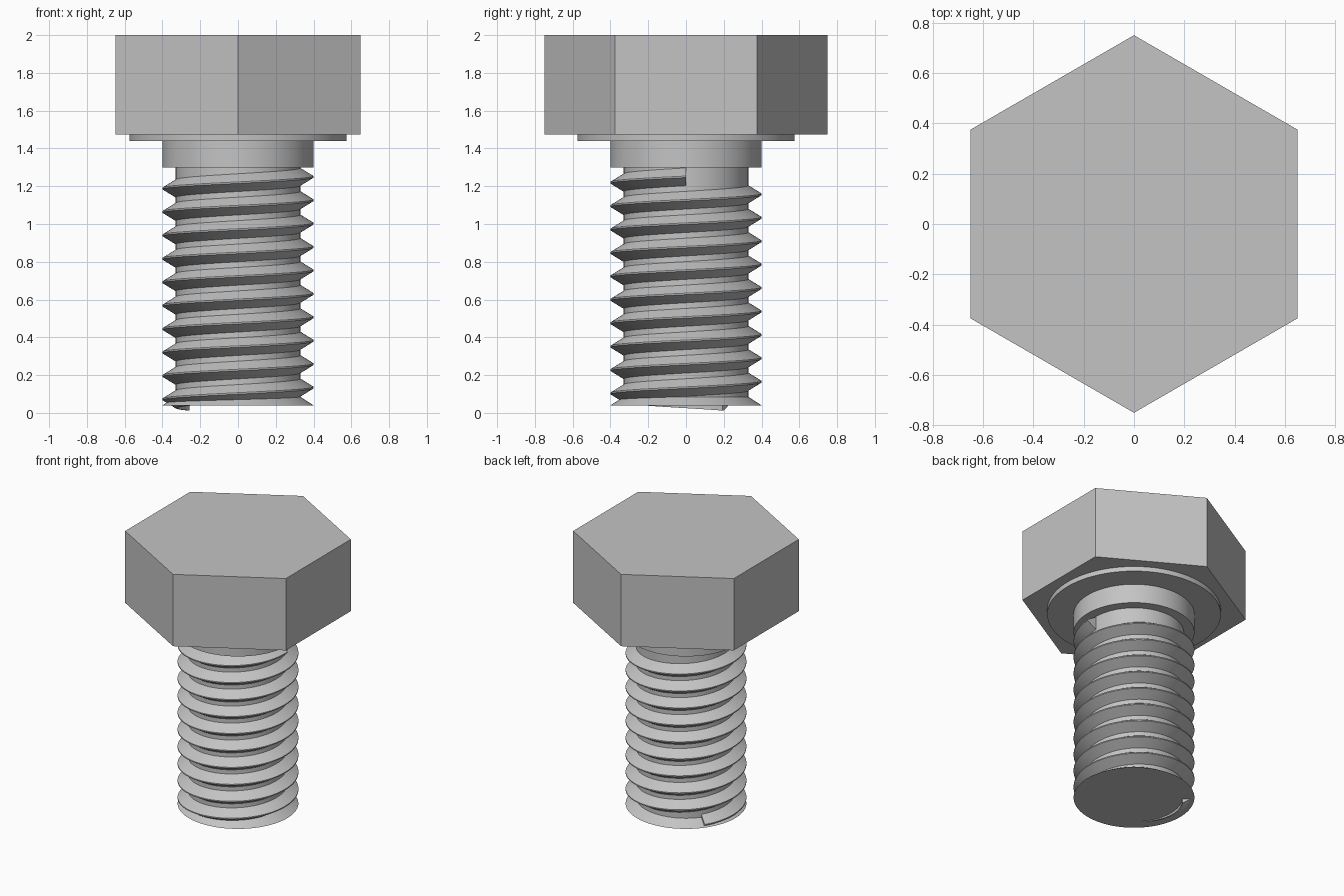
import bpy, bmesh
from math import cos, sin, pi, radians, tau

cube = bpy.data.objects.get("Cube")
if cube:
    bpy.data.objects.remove(cube, do_unlink=True)

steel = bpy.data.materials.new("grey_steel")
steel.use_nodes = True
COLOUR = (0.55, 0.55, 0.55, 1)
steel.diffuse_color = COLOUR
steel.node_tree.nodes["Principled BSDF"].inputs["Base Color"].default_value = COLOUR


def finish(bm, name, smooth=True):
    bmesh.ops.recalc_face_normals(bm, faces=bm.faces)
    mesh = bpy.data.meshes.new(name)
    bm.to_mesh(mesh)
    bm.free()
    mesh.materials.append(steel)
    obj = bpy.data.objects.new(name, mesh)
    bpy.context.collection.objects.link(obj)
    bpy.ops.object.select_all(action='DESELECT')
    obj.select_set(True)
    bpy.context.view_layer.objects.active = obj
    if smooth:
        bpy.ops.object.shade_smooth_by_angle(angle=radians(25))
    return obj


def loft(name, rings, sides, start=0.0, smooth=True):
    """Capped solid through (radius, height) rings."""
    bm = bmesh.new()
    loops = [[bm.verts.new((r * cos(start + tau * i / sides),
                            r * sin(start + tau * i / sides), z))
              for i in range(sides)] for r, z in rings]
    for a, b in zip(loops, loops[1:]):
        for i in range(sides):
            j = (i + 1) % sides
            bm.faces.new((a[i], a[j], b[j], b[i]))
    bm.faces.new(loops[0][::-1])
    bm.faces.new(loops[-1])
    return finish(bm, name, smooth)


ROOT, CREST = 0.33, 0.40
BASE = 0.04

# Head, bearing face and plain collar
loft("hex_head", [(0.75, 1.475), (0.75, 2.0)], 6, pi / 2, smooth=False)
loft("washer_face", [(0.575, 1.44), (0.575, 1.48)], 96)
loft("collar", [(CREST, 1.30), (CREST, 1.445)], 96)

# Shank core with a flared lower rim
loft("shank", [(CREST, BASE), (ROOT, BASE + 0.045), (ROOT, 1.305)], 96)

# Helical thread ridge, right-handed, ending at the +x side below the collar
PITCH, TOP, HALF = 0.124, 1.25, 0.047
section = [(ROOT - 0.01, -HALF), (ROOT, -HALF), (CREST, -0.004),
           (CREST, 0.004), (ROOT, HALF), (ROOT - 0.01, HALF)]
first = radians(143) - 10 * tau
steps = 920
bm = bmesh.new()
previous = None
for k in range(steps + 1):
    angle = first * (1 - k / steps)
    centre = TOP + PITCH * angle / tau
    ring = [bm.verts.new((r * cos(angle), r * sin(angle), max(0.0, centre + dz)))
            for r, dz in section]
    if previous:
        for i in range(len(ring)):
            j = (i + 1) % len(ring)
            bm.faces.new((previous[i], previous[j], ring[j], ring[i]))
    else:
        bm.faces.new(ring)
    previous = ring
bm.faces.new(previous[::-1])
finish(bm, "screw_thread")
